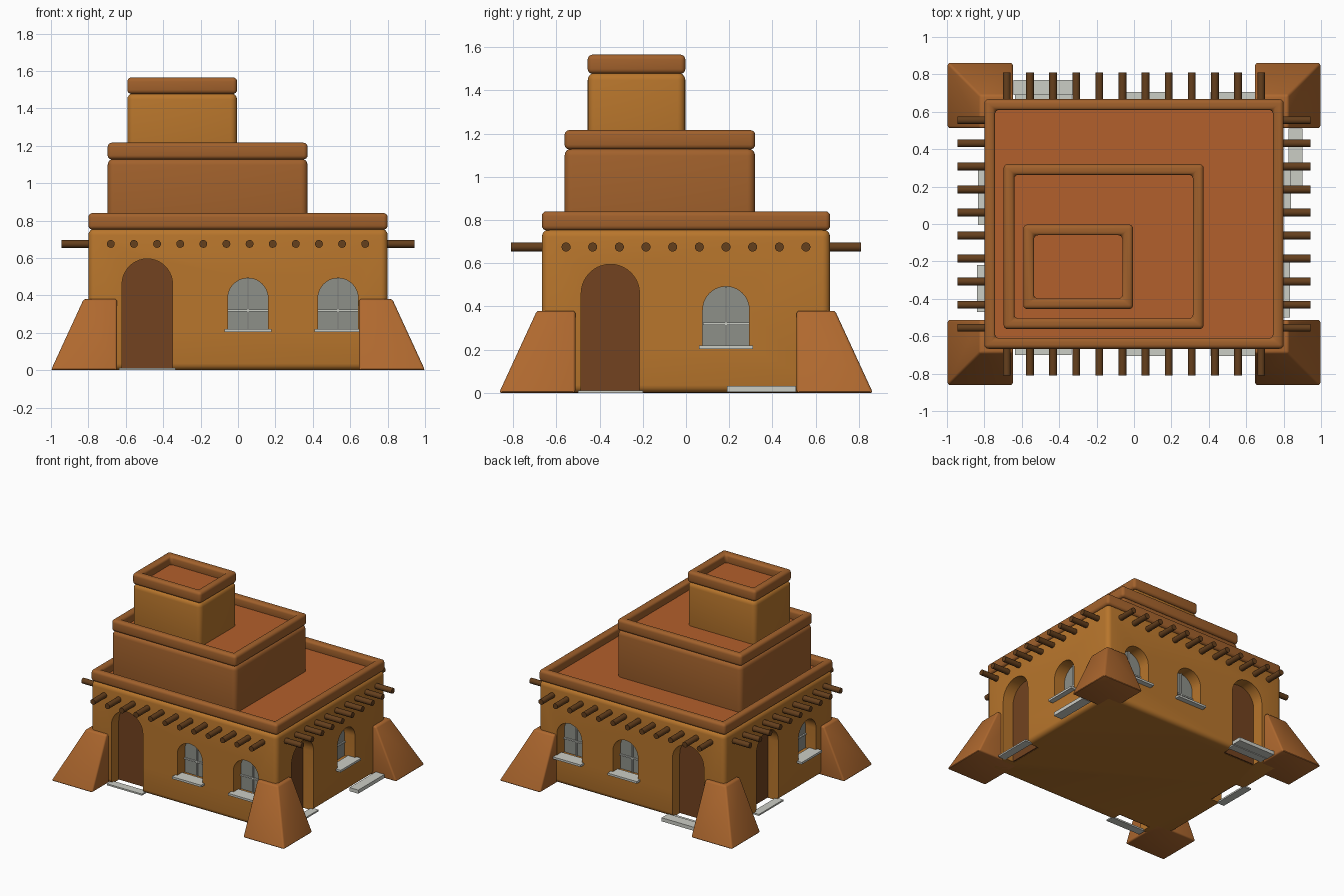
import bpy, bmesh, math
from mathutils import Matrix, Vector

if "Cube" in bpy.data.objects:
    bpy.data.objects.remove(bpy.data.objects["Cube"])


def material(name, rgb):
    m = bpy.data.materials.new(name)
    m.diffuse_color = (*rgb, 1)
    m.use_nodes = True
    m.node_tree.nodes["Principled BSDF"].inputs["Base Color"].default_value = m.diffuse_color
    return m


ADOBE = material("adobe", (0.48, 0.18, 0.025))
CLAY = material("clay", (0.36, 0.12, 0.025))
BUTTRESS = material("buttress_clay", (0.43, 0.14, 0.028))
ROOF = material("roof_clay", (0.45, 0.115, 0.025))
WOOD = material("beam_wood", (0.13, 0.05, 0.012))
DOOR = material("door_wood", (0.17, 0.055, 0.014))
GLASS = material("glass", (0.27, 0.28, 0.25))
STONE = material("pale_stone", (0.60, 0.61, 0.56))


def finish(bm, name, mat, smooth=True):
    bmesh.ops.recalc_face_normals(bm, faces=bm.faces)
    me = bpy.data.meshes.new(name)
    bm.to_mesh(me)
    bm.free()
    ob = bpy.data.objects.new(name, me)
    bpy.context.collection.objects.link(ob)
    if mat:
        me.materials.append(mat)
    if smooth:
        shade(ob)
    return ob


def shade(ob):
    bpy.ops.object.select_all(action='DESELECT')
    ob.select_set(True)
    bpy.context.view_layer.objects.active = ob
    bpy.ops.object.shade_smooth_by_angle(angle=math.radians(35))


def bevel(bm, r, seg):
    bmesh.ops.recalc_face_normals(bm, faces=bm.faces)
    edges = [e for e in bm.edges if e.calc_face_angle(0) > 0.1]
    bmesh.ops.bevel(bm, geom=edges, offset=r, segments=seg, profile=0.5,
                    affect='EDGES', clamp_overlap=True)


def add_box(bm, lo, hi, m=Matrix()):
    lo, hi = Vector(lo), Vector(hi)
    t = Matrix.Translation((lo + hi) / 2) @ Matrix.Diagonal((*(hi - lo), 1))
    return bmesh.ops.create_cube(bm, size=1, matrix=m @ t)["verts"]


def box(name, lo, hi, mat, r=0, seg=4, m=Matrix(), smooth=True):
    bm = bmesh.new()
    add_box(bm, lo, hi, m)
    if r:
        bevel(bm, r, seg)
    return finish(bm, name, mat, smooth)


def add_arch(bm, w, z0, z1, y0, y1, m):
    """Round-topped slab, centred on local x = 0."""
    r = w / 2
    pts = [(-r, z0), (r, z0)]
    pts += [(r * math.cos(a), z1 - r + r * math.sin(a))
            for a in (math.pi * i / 20 for i in range(21))]
    f = bm.faces.new([bm.verts.new(m @ Vector((x, y0, z))) for x, z in pts])
    ext = bmesh.ops.extrude_face_region(bm, geom=[f])["geom"]
    move = m.to_3x3() @ Vector((0, y1 - y0, 0))
    bmesh.ops.translate(bm, vec=move, verts=[g for g in ext if isinstance(g, bmesh.types.BMVert)])


def parapet(name, x0, x1, y0, y1, z0, z1, t=0.057):
    """Rounded rectangular ring."""
    bm = bmesh.new()
    rings = []
    for d, z in ((0, z0), (0, z1), (t, z1), (t, z0)):
        rings.append([bm.verts.new(p) for p in (
            (x0 + d, y0 + d, z), (x1 - d, y0 + d, z), (x1 - d, y1 - d, z), (x0 + d, y1 - d, z))])
    for i in range(4):
        a, b = rings[i], rings[(i + 1) % 4]
        for j in range(4):
            k = (j + 1) % 4
            bm.faces.new((a[j], a[k], b[k], b[j]))
    bevel(bm, 0.022, 4)
    return finish(bm, name, CLAY)


# Three stacked tiers, each with a parapet and a sunken roof
tiers = [("lower", -0.80, 0.80, -0.667, 0.667, 0.0, 0.757, 0.84, ADOBE),
         ("middle", -0.697, 0.372, -0.562, 0.32, 0.72, 1.132, 1.216, CLAY),
         ("upper", -0.592, -0.005, -0.455, -0.003, 1.09, 1.482, 1.565, ADOBE)]
for n, x0, x1, y0, y1, z0, z1, z2, mat in tiers:
    body = box(n + "_tier", (x0, y0, z0), (x1, y1, z1), mat, 0.035, smooth=False)
    if n == "lower":
        walls = body
    else:
        shade(body)
    parapet(n + "_parapet", x0, x1, y0, y1, z1 - 0.005, z2)
    box(n + "_roof", (x0 + 0.04, y0 + 0.04, z1 - 0.02), (x1 - 0.04, y1 - 0.04, z1 + 0.015), ROOF, smooth=False)

# Openings per side: angle, wall distance, door position, window positions
# (positions run along the wall, left to right as seen from outside)
sides = [("front", 0, 0.667, -0.485, (0.053, 0.535)),
         ("right", 90, 0.80, -0.35, (0.185,)),
         ("back", 180, 0.667, 0.485, (-0.053, -0.535)),
         ("left", -90, 0.80, -0.145, (0.345,))]
DEPTH = 0.10
cut = bmesh.new()
for side, ang, dist, door, windows in sides:
    def at(u):
        return Matrix.Rotation(math.radians(ang), 4, 'Z') @ Matrix.Translation((u, -dist, 0))

    # Door, with a thin threshold
    m = at(door)
    add_arch(cut, 0.27, -0.05, 0.595, -0.1, DEPTH, m)
    bm = bmesh.new()
    add_arch(bm, 0.272, 0.002, 0.596, DEPTH - 0.01, DEPTH + 0.02, m)
    finish(bm, side + "_door", DOOR)
    box(side + "_threshold", (-0.15, -0.033, 0), (0.15, 0.03, 0.012), STONE, m=m, smooth=False)

    # Windows: glass, crossed bars and a sill
    for i, u in enumerate(windows):
        m = at(u)
        tag = f"{side}_window_{i + 1}"
        add_arch(cut, 0.215, 0.21, 0.492, -0.1, DEPTH, m)
        bm = bmesh.new()
        add_arch(bm, 0.217, 0.209, 0.493, DEPTH - 0.008, DEPTH + 0.01, m)
        finish(bm, tag + "_glass", GLASS)
        bm = bmesh.new()
        add_box(bm, (-0.005, DEPTH - 0.018, 0.21), (0.005, DEPTH, 0.49), m)
        add_box(bm, (-0.107, DEPTH - 0.018, 0.315), (0.107, DEPTH, 0.325), m)
        finish(bm, tag + "_bars", STONE, False)
        box(tag + "_sill", (-0.125, -0.04, 0.204), (0.125, 0.06, 0.22), STONE, m=m, smooth=False)

    # Roof beam ends
    count, half = (12, 0.68) if ang in (0, 180) else (10, 0.555)
    bm = bmesh.new()
    for i in range(count):
        u = -half + 2 * half * i / (count - 1)
        t = at(u) @ Matrix.Translation((0, -0.045, 0.675)) @ Matrix.Rotation(math.pi / 2, 4, 'X')
        bmesh.ops.create_cone(bm, cap_ends=True, segments=16, radius1=0.021,
                              radius2=0.021, depth=0.195, matrix=t)
    finish(bm, side + "_roof_beams", WOOD)

# Carve the openings out of the walls
cutter = finish(cut, "opening_cutter", None, False)
cutter.hide_render = True
mod = walls.modifiers.new("openings", 'BOOLEAN')
mod.operation = 'DIFFERENCE'
mod.solver = 'EXACT'
mod.object = cutter
bpy.context.view_layer.objects.active = walls
bpy.ops.object.modifier_apply(modifier=mod.name)
bpy.data.objects.remove(cutter)
shade(walls)

# Low stone steps
box("back_step", (-0.645, 0.69, 0.005), (-0.33, 0.77, 0.033), STONE, smooth=False)
box("right_step", (0.825, 0.19, 0.005), (0.90, 0.51, 0.033), STONE, smooth=False)

# Sloping corner buttresses
for sx, nx in ((-1, "left"), (1, "right")):
    for sy, ny in ((-1, "front"), (1, "back")):
        bm = bmesh.new()
        for v in add_box(bm, (0.647, 0.512, 0), (1, 0.865, 0.38)):
            if v.co.z > 0.2:
                v.co.x = min(v.co.x, 0.825)
                v.co.y = min(v.co.y, 0.69)
            v.co.x *= sx
            v.co.y *= sy
        bevel(bm, 0.012, 3)
        finish(bm, f"{ny}_{nx}_buttress", BUTTRESS)
